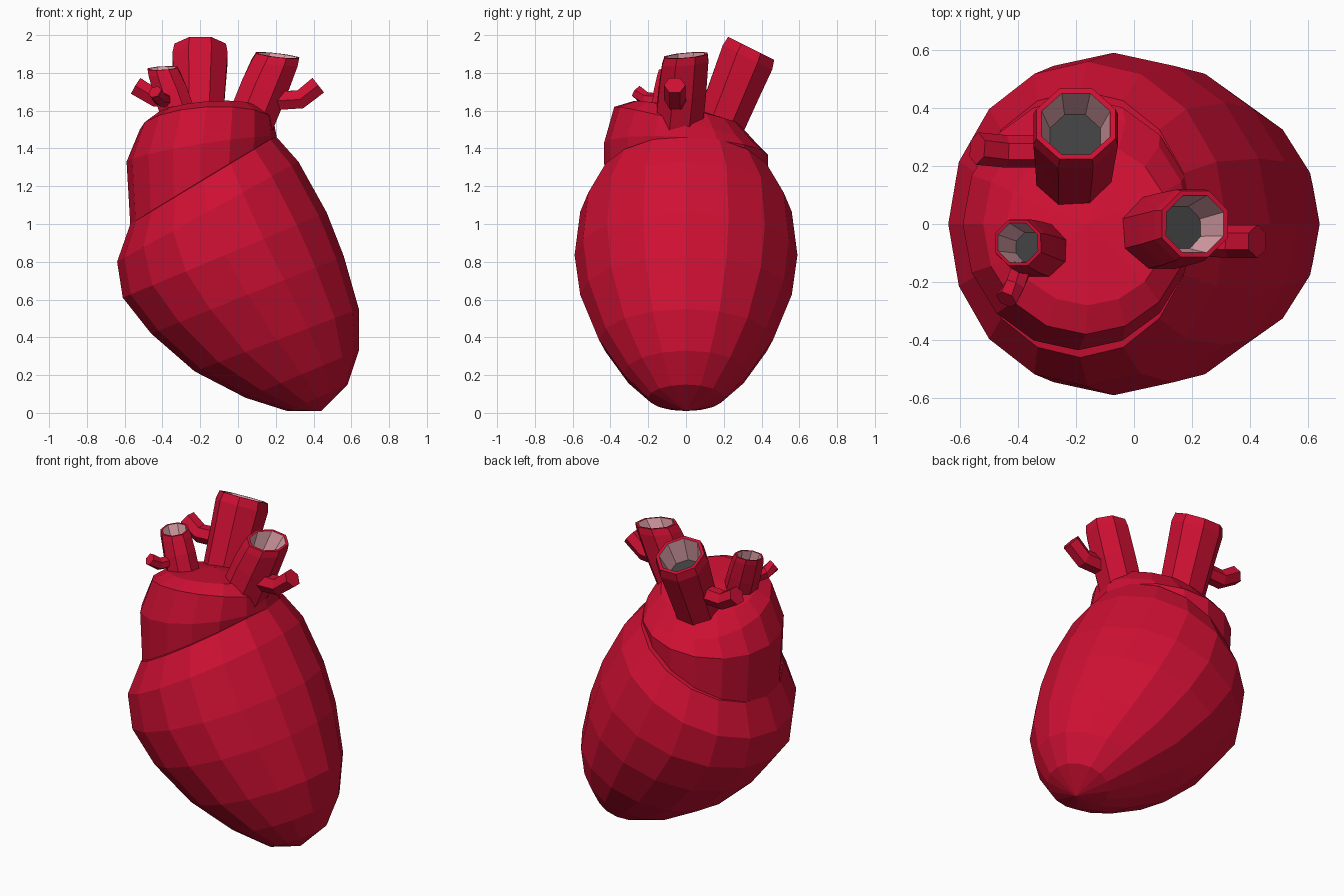
import bpy, bmesh, math
from mathutils import Vector

if "Cube" in bpy.data.objects:
    bpy.data.objects.remove(bpy.data.objects["Cube"])


def material(name, rgb):
    m = bpy.data.materials.new(name)
    m.diffuse_color = (*rgb, 1)
    m.use_nodes = True
    m.node_tree.nodes["Principled BSDF"].inputs["Base Color"].default_value = m.diffuse_color
    return m


RED = material("heart red", (0.62, 0.005, 0.033))
PINK = material("pale inner wall", (0.72, 0.36, 0.40))
DARK = material("dark hollow", (0.05, 0.052, 0.05))


def loft(name, rings, start=None, end=None, mats=(RED,), band_mats=None, end_mat=0):
    """Skin a list of vertex rings; ends close to a point, or to a flat face if None."""
    bm = bmesh.new()
    loops = [[bm.verts.new(p) for p in r] for r in rings]
    n = len(rings[0])
    for b, (lo, hi) in enumerate(zip(loops, loops[1:])):
        for i in range(n):
            j = (i + 1) % n
            f = bm.faces.new((lo[i], lo[j], hi[j], hi[i]))
            f.material_index = band_mats[b] if band_mats else 0
    for loop, pole, flip, mat in ((loops[0], start, True, 0), (loops[-1], end, False, end_mat)):
        if pole is None:
            bm.faces.new(loop[::-1] if flip else loop).material_index = mat
        else:
            p = bm.verts.new(pole)
            for i in range(n):
                a, c = loop[i], loop[(i + 1) % n]
                bm.faces.new((c, a, p) if flip else (a, c, p)).material_index = mat
    bmesh.ops.recalc_face_normals(bm, faces=bm.faces)
    me = bpy.data.meshes.new(name)
    bm.to_mesh(me)
    bm.free()
    for m in mats:
        me.materials.append(m)
    ob = bpy.data.objects.new(name, me)
    bpy.context.collection.objects.link(ob)
    return ob


def slanted_ring(lx, lz, rx, rz, depth, tilt=0, n=16):
    """Ring from its left and right end points, half depth in y, and rise to the back."""
    c = Vector(((lx + rx) / 2, 0, (lz + rz) / 2))
    u = Vector(((rx - lx) / 2, 0, (rz - lz) / 2))
    v = Vector((0, depth, tilt))
    return [c + u * math.cos(2 * math.pi * i / n) + v * math.sin(2 * math.pi * i / n)
            for i in range(n)]


def round_ring(c, axis, r, n):
    axis = Vector(axis).normalized()
    u = Vector((0, 1, 0)).cross(axis).normalized()
    v = axis.cross(u)
    return [Vector(c) + (u * math.cos(2 * math.pi * (i + .5) / n)
                         + v * math.sin(2 * math.pi * (i + .5) / n)) * r for i in range(n)]


# Lower chambers: leaning egg
loft("ventricles", [slanted_ring(*r) for r in (
    (0.26, 0.01, 0.58, 0.15, 0.20),
    (0.04, 0.08, 0.64, 0.33, 0.33),
    (-0.23, 0.22, 0.64, 0.55, 0.46),
    (-0.46, 0.42, 0.56, 0.83, 0.56),
    (-0.61, 0.61, 0.47, 1.06, 0.59),
    (-0.64, 0.80, 0.32, 1.33, 0.56),
    (-0.57, 1.00, 0.20, 1.465, 0.46))],
    start=(0.45, 0.015, 0.02) and (0.44, 0, 0.01), end=(-0.2, 0, 1.27))

# Upper chambers: squat dome sloping to the back
loft("atria", [slanted_ring(*r) for r in (
    (-0.57, 0.99, 0.18, 1.36, 0.43),
    (-0.59, 1.33, 0.205, 1.46, 0.435, -0.03),
    (-0.52, 1.50, 0.19, 1.54, 0.38, -0.10),
    (-0.44, 1.57, 0.12, 1.61, 0.28, -0.06))],
    end=(-0.16, 0, 1.625))


# Open vessels: outer wall, rim, inner wall, dark floor
def vessel(name, base, top, r0, r1, rim_axis, n=8, deep=0.13):
    base, top = Vector(base), Vector(top)
    axis = top - base
    floor = top - axis.normalized() * deep
    loft(name, [
        round_ring(base, axis, r0, n),
        round_ring(base.lerp(top, 0.55), axis, (r0 + r1) / 2 * 1.03, n),
        round_ring(base.lerp(top, 0.9), rim_axis, r1 * 1.04, n),
        round_ring(top, rim_axis, r1 * 0.97, n),
        round_ring(top, rim_axis, r1 * 0.84, n),
        round_ring(floor, axis, r1 * 0.62, n)],
        mats=(RED, PINK, DARK), band_mats=(0, 0, 0, 0, 1), end_mat=2)


vessel("rear_vessel", (-0.21, 0.15, 1.45), (-0.20, 0.345, 1.93), 0.135, 0.152, (0, 0.45, 0.9))
vessel("right_vessel", (0.05, -0.04, 1.50), (0.21, 0.0, 1.893), 0.135, 0.128, (0.12, -0.09, 1))
vessel("left_vessel", (-0.30, -0.10, 1.53), (-0.40, -0.065, 1.825), 0.10, 0.088, (-0.06, -0.12, 1))


# Bent side branches with closed ends
def branch(name, path, r, n=6):
    pts = [Vector(p) for p in path]
    dirs = [(pts[min(i + 1, len(pts) - 1)] - pts[max(i - 1, 0)]) for i in range(len(pts))]
    loft(name, [round_ring(p, d, r, n) for p, d in zip(pts, dirs)])


branch("right_branch", [(0.16, -0.05, 1.65), (0.33, -0.06, 1.66), (0.425, -0.06, 1.735)], 0.057)
branch("rear_branch", [(-0.25, 0.25, 1.68), (-0.44, 0.25, 1.67), (-0.54, 0.26, 1.73)], 0.056)
branch("left_branch", [(-0.36, -0.08, 1.65), (-0.41, -0.21, 1.66), (-0.44, -0.26, 1.70)], 0.038)
